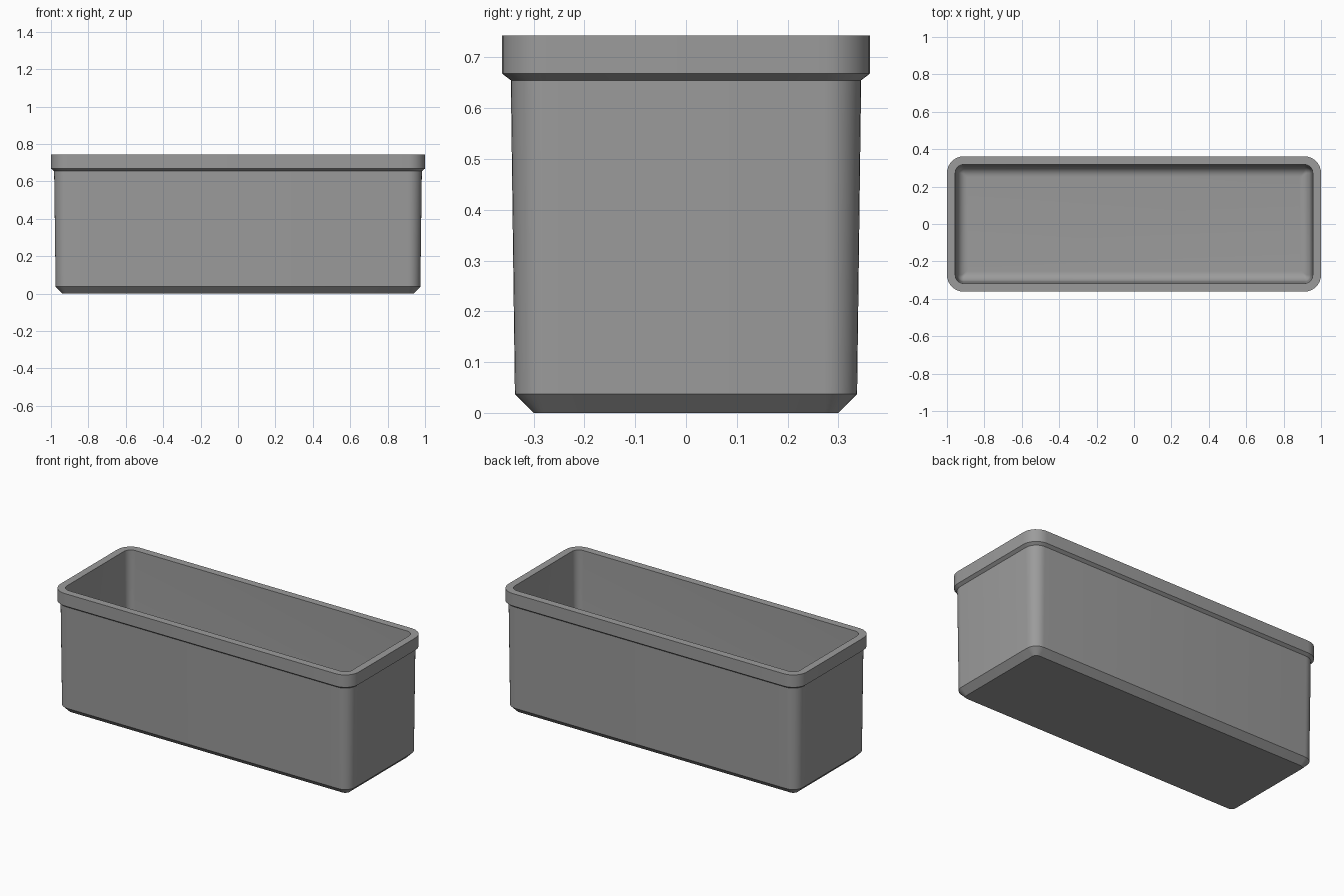
import bpy, bmesh, math

if "Cube" in bpy.data.objects:
    bpy.data.objects.remove(bpy.data.objects["Cube"])

DIFF = 0.638          # half length minus half width
CORNER = 0.272        # corner arc centre, measured across the width
SEG = 8               # segments per rounded corner


def ring(bm, hy, z):
    """Rounded rectangle loop; the corner radius follows the wall offset."""
    r = max(hy - CORNER, 0.008)
    cx, cy = hy + DIFF - r, hy - r
    verts = []
    for k, (sx, sy) in enumerate([(1, 1), (-1, 1), (-1, -1), (1, -1)]):
        for i in range(SEG + 1):
            a = math.pi / 2 * (k + i / SEG)
            verts.append(bm.verts.new((sx * cx + r * math.cos(a),
                                       sy * cy + r * math.sin(a), z)))
    return verts


# Outside from base to rim: (half width, height)
profile = [(0.30, 0), (0.337, 0.037), (0.345, 0.655),
           (0.362, 0.668), (0.362, 0.743)]
# Inside wall, then rounded transition to the floor
profile += [(0.318, 0.743)]
R, wall, floor = 0.055, 0.308, 0.04
for i in range(SEG + 1):
    a = math.pi / 2 * i / SEG
    profile.append((wall - R + R * math.cos(a), floor + R - R * math.sin(a)))

bm = bmesh.new()
rings = [ring(bm, hy, z) for hy, z in profile]
for lo, hi in zip(rings, rings[1:]):
    n = len(lo)
    for i in range(n):
        j = (i + 1) % n
        bm.faces.new((lo[i], lo[j], hi[j], hi[i]))
bm.faces.new(rings[0][::-1])   # underside
bm.faces.new(rings[-1])        # inner floor
bmesh.ops.recalc_face_normals(bm, faces=bm.faces[:])

mesh = bpy.data.meshes.new("planter_box")
bm.to_mesh(mesh)
bm.free()
box = bpy.data.objects.new("planter_box", mesh)
bpy.context.collection.objects.link(box)

# Plain grey plastic
grey = bpy.data.materials.new("grey")
grey.diffuse_color = (0.33, 0.33, 0.33, 1)
grey.use_nodes = True
grey.node_tree.nodes["Principled BSDF"].inputs["Base Color"].default_value = grey.diffuse_color
mesh.materials.append(grey)

# Smooth rounded corners, crisp rim and chamfers
bpy.context.view_layer.objects.active = box
box.select_set(True)
bpy.ops.object.shade_smooth_by_angle(angle=math.radians(30))
